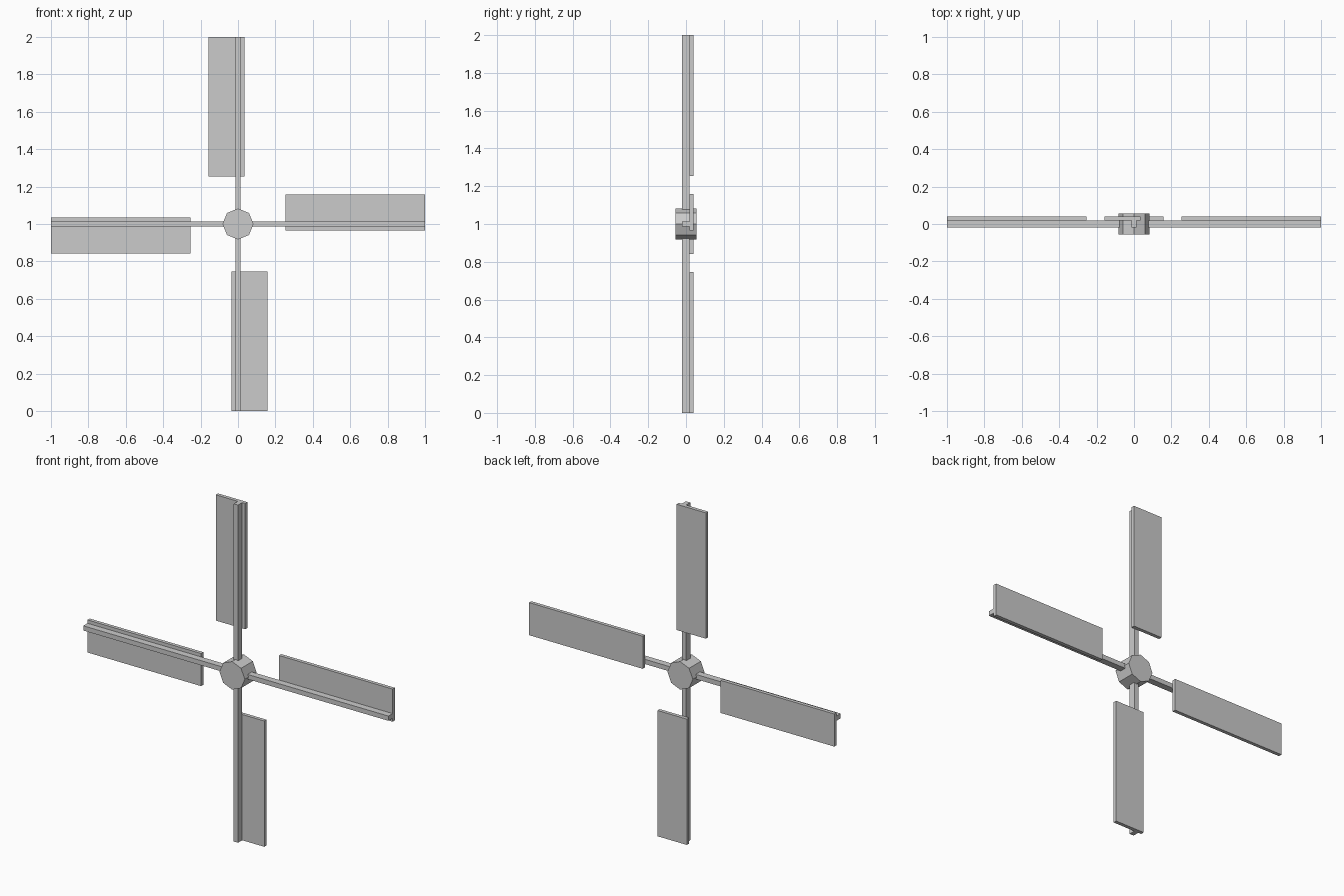
import bpy
from math import pi, cos, sin
from mathutils import Matrix

if "Cube" in bpy.data.objects:
    bpy.data.objects.remove(bpy.data.objects["Cube"])

CENTRE = Matrix.Translation((0, 0, 1))


def add_mesh(name, verts, faces, matrix):
    mesh = bpy.data.meshes.new(name)
    mesh.from_pydata(verts, [], faces)
    mesh.transform(matrix)
    obj = bpy.data.objects.new(name, mesh)
    bpy.context.collection.objects.link(obj)
    return obj


def prism(name, profile, y0, y1, matrix):
    """Extrude an x-z profile (counter-clockwise from the front) from y0 to y1."""
    n = len(profile)
    verts = [(x, y, z) for y in (y0, y1) for x, z in profile]
    faces = [tuple(range(n)), tuple(reversed(range(n, 2 * n)))]
    faces += [(i, i + n, (i + 1) % n + n, (i + 1) % n) for i in range(n)]
    return add_mesh(name, verts, faces, matrix)


def rect(x0, x1, z0, z1):
    return [(x0, z0), (x1, z0), (x1, z1), (x0, z1)]


# Octagonal hub
R = 0.083
octagon = [(R * cos(i * pi / 4), R * sin(i * pi / 4)) for i in range(8)]
prism("hub", octagon, -0.055, 0.055, CENTRE)

# Four arms, each a square spar with an offset sail board behind it
for i, side in enumerate(("right", "top", "left", "bottom")):
    turn = CENTRE @ Matrix.Rotation(-i * pi / 2, 4, 'Y')
    prism(f"{side}_spar", rect(0.04, 1.0, -0.014, 0.014), -0.02, 0.019, turn)
    prism(f"{side}_sail", rect(0.255, 1.0, -0.034, 0.159), 0.019, 0.04, turn)
